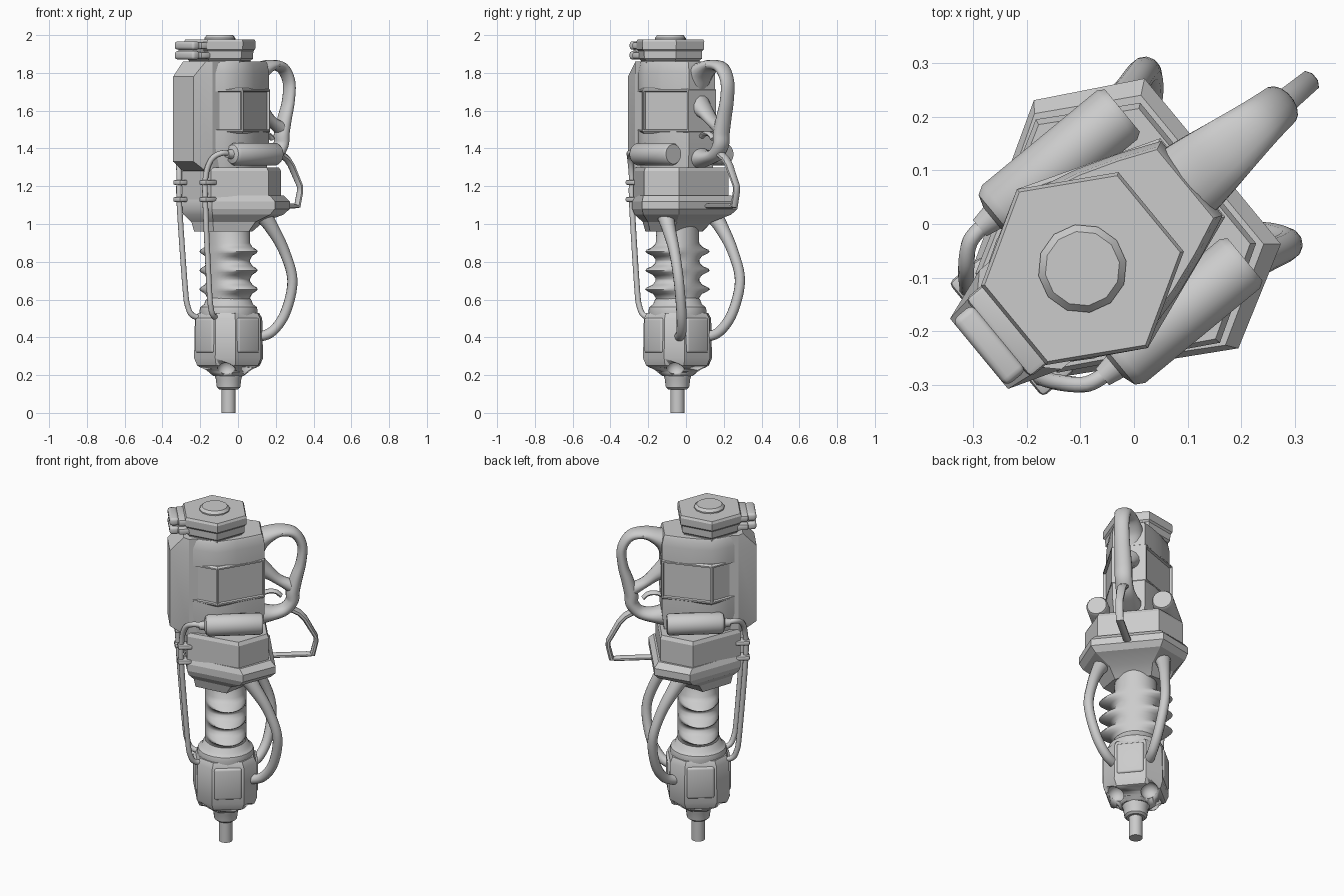
import bpy, bmesh, math
from mathutils import Vector, Matrix

if "Cube" in bpy.data.objects:
    bpy.data.objects.remove(bpy.data.objects["Cube"])

# Tool is symmetric about its own x axis (towards the handle), then turned on z
PLACE = Matrix.Translation((-0.05, -0.045, 0)) @ Matrix.Rotation(math.radians(39.5), 4, 'Z')


def finish(name, bm, angle=35):
    bmesh.ops.recalc_face_normals(bm, faces=bm.faces[:])
    me = bpy.data.meshes.new(name)
    bm.to_mesh(me)
    bm.free()
    me.shade_smooth()
    me.set_sharp_from_angle(angle=math.radians(angle))
    ob = bpy.data.objects.new(name, me)
    ob.matrix_world = PLACE
    bpy.context.collection.objects.link(ob)
    return ob


def loft_bm(rings):
    bm = bmesh.new()
    vs = [[bm.verts.new(p) for p in r] for r in rings]
    n = len(vs[0])
    for a, b in zip(vs, vs[1:]):
        for i in range(n):
            bm.faces.new((a[i], a[(i + 1) % n], b[(i + 1) % n], b[i]))
    bm.faces.new(vs[0][::-1])
    bm.faces.new(vs[-1])
    return bm


def loft(name, rings, angle=35):
    return finish(name, loft_bm(rings), angle)


def sym(half, z, k=1.0):
    """Closed ring mirrored across the tool plane."""
    return [(x * k, y * k, z) for x, y in half] + [(x * k, -y * k, z) for x, y in reversed(half)]


def ring(z, rx, ry=None, n=24, cx=0.0, turn=0.0):
    ry = rx if ry is None else ry
    return [(cx + rx * math.cos(turn + math.tau * i / n),
             ry * math.sin(turn + math.tau * i / n), z) for i in range(n)]


def catmull(pts, steps):
    out = []
    ext = [pts[0]] + pts + [pts[-1]]
    for a, b, c, d in zip(ext, ext[1:], ext[2:], ext[3:]):
        for s in range(steps):
            t = s / steps
            out.append(tuple(0.5 * (2 * q + (r - p) * t + (2 * p - 5 * q + 4 * r - w) * t * t
                                    + (3 * q - p - 3 * r + w) * t ** 3)
                             for p, q, r, w in zip(a, b, c, d)))
    return out + [pts[-1]]


def tube(name, pts, n=12, steps=6, angle=40):
    """Sweep through (x, y, z, half thickness, half width)."""
    if steps:
        pts = catmull(pts, steps)
    rings = []
    for i, p in enumerate(pts):
        t = (Vector(pts[min(i + 1, len(pts) - 1)][:3]) - Vector(pts[max(i - 1, 0)][:3])).normalized()
        side = Vector((0, 1, 0))
        side = (side - t * t.dot(side)).normalized()
        up = t.cross(side)
        rings.append([Vector(p[:3]) + up * (p[3] * math.cos(math.tau * (k + .5) / n))
                      + side * (p[4] * math.sin(math.tau * (k + .5) / n)) for k in range(n)])
    return loft(name, rings, angle)


def box(name, centre, size, bevel=0.01, segs=2):
    bm = bmesh.new()
    bmesh.ops.create_cube(bm, size=1)
    for v in bm.verts:
        v.co = Vector(c + a * s for c, a, s in zip(centre, v.co, size))
    bmesh.ops.bevel(bm, geom=bm.edges[:], offset=bevel, segments=segs, affect='EDGES', profile=0.5)
    return finish(name, bm)


# Drill bit and chuck
loft("drill_bit", [ring(z, .037) for z in (0, .15)])
loft("chuck", [ring(z, r) for z, r in ((.125, .05), (.135, .062), (.18, .068), (.2, .075), (.26, .08))])

# Lower housing: chamfered square with four panels and scooped bottom corners
def oct_ring(z, a, b):
    return [(a, -b, z), (a, b, z), (b, a, z), (-b, a, z),
            (-a, b, z), (-a, -b, z), (-b, -a, z), (b, -a, z)]

housing = loft("lower_housing", [oct_ring(*r) for r in (
    (.195, .07, .04), (.215, .095, .05), (.25, .15, .078), (.29, .164, .088),
    (.5, .16, .086), (.53, .145, .078))], 30)
bm = bmesh.new()
for k in range(4):
    a = math.pi / 4 + k * math.pi / 2
    bmesh.ops.create_icosphere(bm, subdivisions=3, radius=.048,
        matrix=Matrix.Translation((.13 * math.cos(a), .13 * math.sin(a), .235)))
cutter = finish("scoop_cutter", bm)
cutter.hide_render = True
cutter.hide_viewport = True
mod = housing.modifiers.new("scoops", 'BOOLEAN')
mod.operation = 'DIFFERENCE'
mod.object = cutter
for k in range(4):
    a = k * math.pi / 2
    c, s = round(math.cos(a)), round(math.sin(a))
    size = (.03, .15, .185) if c else (.15, .03, .185)
    box("housing_panel", (.157 * c, .157 * s, .41), size, .013, 3)
loft("housing_collar", [ring(z, r) for z, r in (
    (.5, .15), (.54, .155), (.56, .15), (.575, .13), (.6, .12), (.61, .11))])

# Bellows shaft with fins that flare to the two sides
rings = [ring(.58, .112, .112, 32)]
for zc in (.65, .75, .85):
    for dz, ry in ((-.04, .118), (-.02, .14), (-.006, .185), (.004, .202), (.014, .19), (.028, .145), (.048, .118)):
        rings.append(ring(zc + dz, .112, ry, 32))
rings.append(ring(1.02, .112, .112, 32))
loft("bellows_shaft", rings, 60)

# Collar between body and shaft
low = [(-.22, .13), (.07, .3), (.255, .2)]
up = [(-.22, .12), (.05, .27), (.22, .17)]
mid = [(-.21, .12), (.055, .28), (.23, .18)]
loft("collar_block", [sym(up, 1.13), sym(up, 1.28), sym(up, 1.3, .96)], 20)
loft("collar_flange", [sym([(-.17, .08), (-.01, .18), (.08, .1)], .96),
                       sym([(-.18, .09), (.01, .21), (.14, .12)], 1.01),
                       sym(mid, 1.05), sym(low, 1.08), sym(low, 1.12), sym(mid, 1.15)], 20)

# Rounded main body, waisted where the window block wraps it
body = [(-.22, .1), (-.15, .143), (-.06, .176), (.05, .15), (.13, .122), (.205, .09)]
loft("main_body", [sym(body, z, k) for z, k in (
    (1.27, .92), (1.4, 1), (1.492, 1), (1.5, .8), (1.7, .8), (1.708, 1), (1.8, 1), (1.85, .95), (1.86, .92))], 40)

# Block around the body with four recessed windows
block = [(-.215, .105), (-.06, .192), (.207, .095)]
bm = loft_bm([sym(block, z, k) for z, k in ((1.48, .95), (1.49, 1), (1.71, 1), (1.72, .95))])
windows = [f for f in bm.faces if abs(f.calc_center_median().z - 1.6) < .02
           and abs(f.calc_center_median().y) > .05]
bmesh.ops.recalc_face_normals(bm, faces=bm.faces[:])
bmesh.ops.inset_individual(bm, faces=windows, thickness=.012, depth=0)
bmesh.ops.inset_individual(bm, faces=windows, thickness=.003, depth=-.014)
finish("window_block", bm, 20)

# Front plate with chamfered ends
loft("front_plate", [sym([(uf, vf), (-.21, .12), (-.15, .12)], z) for z, uf, vf in (
    (1.28, -.235, .095), (1.33, -.31, .085), (1.78, -.31, .085), (1.86, -.235, .095))], 15)

# Hexagonal cap, button and clasp
loft("top_cap", [ring(z, r, n=6, cx=-.06, turn=math.pi / 6) for z, r in (
    (1.81, .15), (1.85, .165), (1.865, .165), (1.875, .178), (1.915, .18), (1.925, .19),
    (1.965, .192), (1.978, .185))], 15)
loft("top_button", [ring(z, r, n=12, cx=-.06) for z, r in ((1.96, .083), (1.985, .083), (2.0, .07))])
for z in (1.893, 1.945):
    box("clasp_jaw", (-.285, 0, z), (.05, .16, .044), .014, 3)
    box("clasp_base", (-.225, 0, z), (.08, .19, .036), .01)
box("clasp_core", (-.25, 0, 1.92), (.09, .12, .06), .005)

for s in (1, -1):
    # Side canister
    tube("side_canister", [(x, .18 * s, 1.37, r, r) for x, r in (
        (-.16, .02), (-.13, .026), (-.122, .05), (-.105, .06), (.172, .06), (.185, .052))], 20, 0)
    # Front hose from canister down to the housing
    tube("front_hose", [(x, y * s, z, .015, .015) for x, y, z in (
        (-.14, .18, 1.37), (-.19, .172, 1.375), (-.23, .135, 1.34), (-.248, .11, 1.25),
        (-.248, .108, 1.1), (-.215, .1, .66), (-.2, .095, .56), (-.175, .085, .515), (-.12, .065, .5))], 10)
    # Hose clamps
    for z in (1.13, 1.22):
        box("hose_clamp", (-.23, .108 * s, z), (.08, .06, .028), .01)
    # Rear cable
    tube("rear_cable", [(x, y * s, z, r, r) for x, y, z, r in (
        (.09, .16, 1.06, .05), (.14, .18, .99, .038), (.215, .2, .86, .029), (.265, .21, .7, .027),
        (.245, .175, .53, .027), (.19, .13, .43, .027), (.12, .09, .4, .027))], 12)

# Handle grip, brace, trigger and guard
tube("handle_grip", [(x, 0, z, t, w) for x, z, t, w in (
    (.15, 1.77, .085, .08), (.21, 1.81, .05, .075), (.29, 1.84, .03, .062), (.37, 1.825, .028, .048),
    (.415, 1.75, .027, .042), (.41, 1.65, .028, .042), (.385, 1.56, .034, .045), (.365, 1.48, .038, .048),
    (.36, 1.42, .036, .048), (.32, 1.37, .034, .05), (.25, 1.35, .04, .06), (.15, 1.35, .07, .075))], 16)
tube("handle_brace", [(x, 0, z, t, w) for x, z, t, w in (
    (.16, 1.63, .08, .075), (.22, 1.6, .042, .055), (.29, 1.545, .028, .042), (.37, 1.5, .04, .042))], 14)
tube("trigger", [(x, 0, z, .012, .02) for x, z in ((.17, 1.44), (.22, 1.475), (.27, 1.475), (.3, 1.45))], 10)
tube("trigger_guard", [(x, 0, z, t, w) for x, z, t, w in (
    (.34, 1.38, .02, .03), (.4, 1.345, .017, .027), (.43, 1.31, .016, .025), (.49, 1.2, .014, .022),
    (.49, 1.17, .014, .022), (.472, 1.095, .016, .022), (.44, 1.095, .014, .022), (.2, 1.095, .014, .022))], 8, 0)
